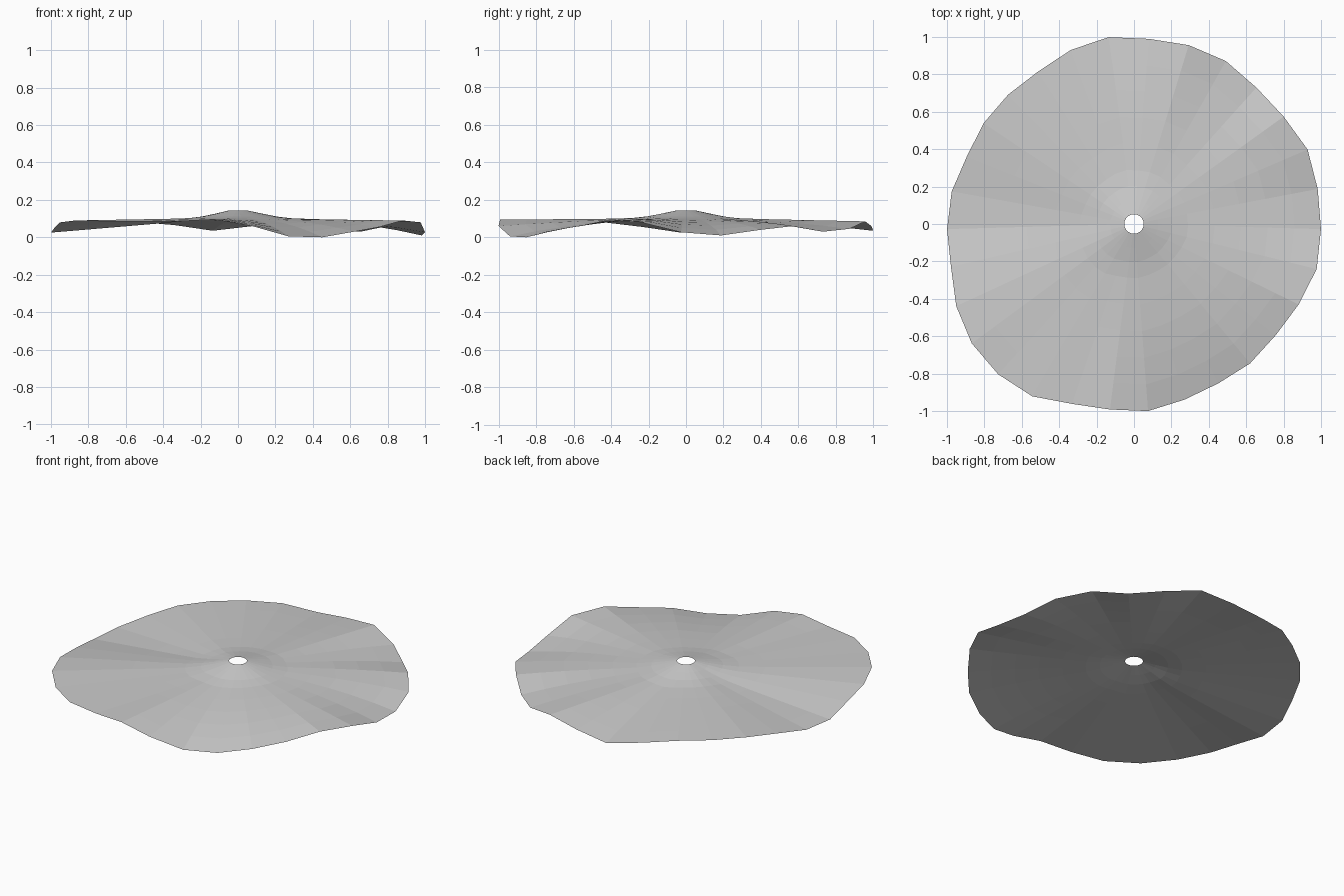
import bpy
import bmesh
from math import radians, cos, sin

# Remove the default cube only
default_cube = bpy.data.objects.get("Cube")
if default_cube:
    bpy.data.objects.remove(default_cube, do_unlink=True)

# Rim outline, one entry per spoke, counter-clockwise from the model's left side
RIM_RADIUS = [1.0, 1.0, 1.01, .985, .98, 1.0, 1.0, .993, 1.008, .99,
              .963, .965, .968, .964, .99, 1.0, 1.005, 1.047, 1.077, 1.083,
              1.07, 1.017, 1.0, 1.003, .977, .964, .97, .963, .98, 1.006]
RIM_HEIGHT = [.027, .01, .04, .06, .03, .045, .085, .06, .035, .065,
              .08, .08, .075, .055, .03, .025, .055, .08, .09, .085,
              .085, .085, .095, .06, .005, 0, .03, .055, .09, .08]
HOLE_RADIUS = .052
REST_HEIGHT = .085

# Unbent sheet: distance along a spoke and height, a low cone round the hole
PROFILE = [(0, .143), (.08, .127), (.16, .112), (.25, .102), (.4, .097),
           (.55, .094), (.7, .091), (.85, .088), (1, REST_HEIGHT)]


def make_material(name, colour):
    material = bpy.data.materials.new(name)
    material.use_nodes = True
    material.diffuse_color = colour
    shader = next(n for n in material.node_tree.nodes
                  if n.type == 'BSDF_PRINCIPLED')
    shader.inputs["Base Color"].default_value = colour
    shader.inputs["Roughness"].default_value = .8
    return material


def build_spoke(bm, index, count):
    """Vertices of one spoke, from the centre hole out to the wavy rim."""
    even = radians(index * 360 / count)
    # Spokes lean slightly towards one diagonal, where the sheet is widest
    angle = even + radians(2.2) * sin(even - radians(45))
    # Waves fade towards the hub, more quickly on the model's left side
    fade = 1.85 + .85 * cos(even)
    bend = RIM_HEIGHT[index] - REST_HEIGHT
    spoke = []
    for distance, height in PROFILE:
        radius = HOLE_RADIUS + (RIM_RADIUS[index] - HOLE_RADIUS) * distance
        spoke.append(bm.verts.new((radius * cos(angle), radius * sin(angle),
                                   height + bend * distance ** fade)))
    return spoke


# Wavy sheet: neighbouring spokes joined by flat faces, normals upward
bm = bmesh.new()
count = len(RIM_RADIUS)
spokes = [build_spoke(bm, i, count) for i in range(count)]
for i, spoke in enumerate(spokes):
    following = spokes[(i + 1) % count]
    for j in range(len(PROFILE) - 1):
        bm.faces.new((spoke[j], spoke[j + 1], following[j + 1], following[j]))

mesh = bpy.data.meshes.new("wavy_disc")
bm.to_mesh(mesh)
bm.free()
mesh.materials.append(make_material("light grey", (.6, .6, .6, 1)))
wavy_disc = bpy.data.objects.new("wavy_disc", mesh)
bpy.context.collection.objects.link(wavy_disc)
